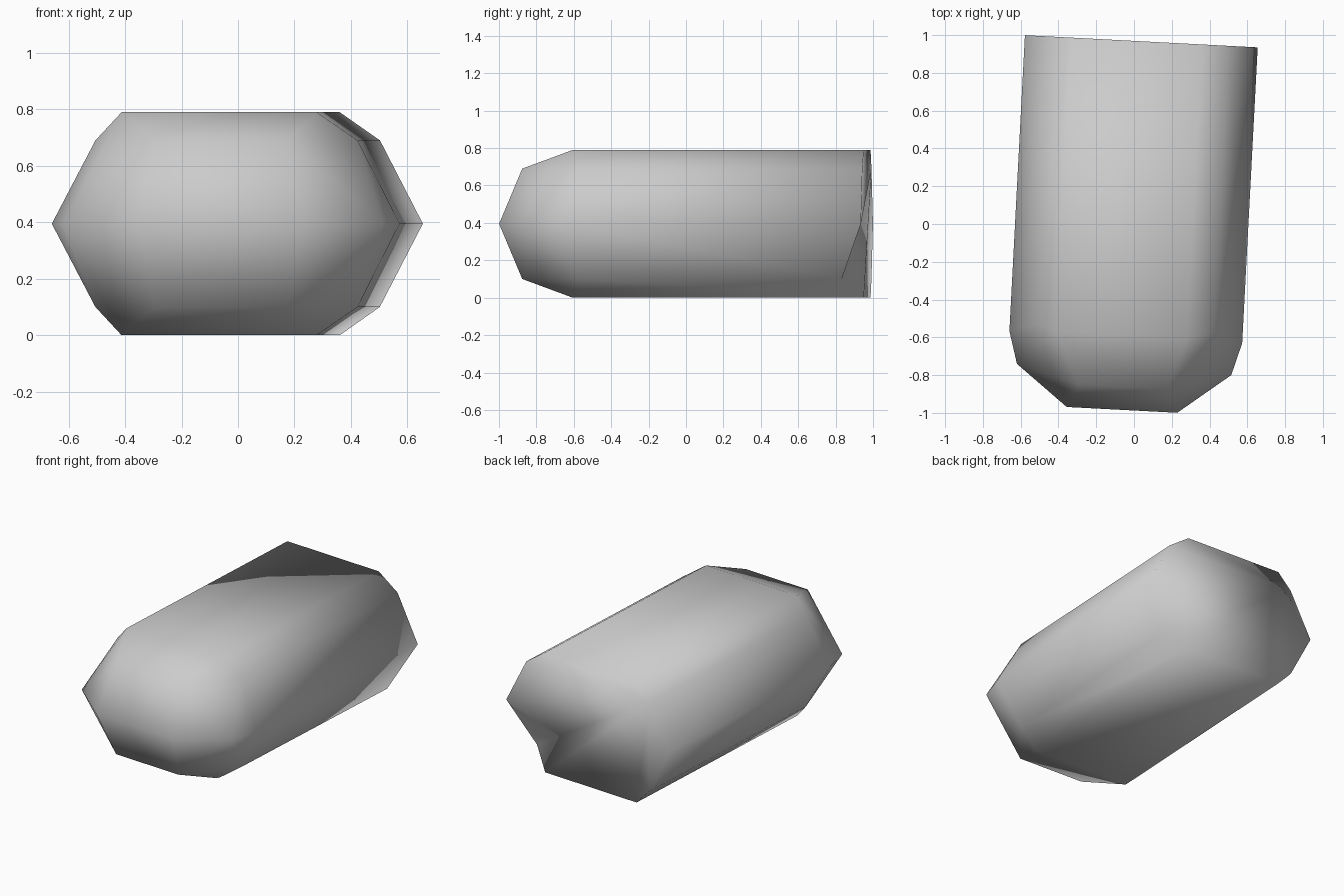
import bpy, bmesh
from math import radians
from mathutils import Matrix

cube = bpy.data.objects.get("Cube")
if cube:
    bpy.data.objects.remove(cube)

# One plain grey for the whole body
grey = bpy.data.materials.new("plain_grey")
grey.use_nodes = True
colour = (0.6, 0.6, 0.6, 1)
grey.diffuse_color = colour
grey.node_tree.nodes["Principled BSDF"].inputs["Base Color"].default_value = colour

HEIGHT, BACK = 0.79, 0.968

# Half outlines (x, y) of the rounded nose; each widest point runs to the back
waist = [(0.617, -0.6), (0.568, -0.772), (0.293, -0.986)]
shoulder = [(0.465, -0.55), (0.235, -0.865)]
levels = [(waist, HEIGHT / 2)]
levels += [(shoulder, 0.1), (shoulder, HEIGHT - 0.1)]

bm = bmesh.new()
for outline, z in levels:
    for side in (-1, 1):
        for x, y in outline + [(outline[0][0], BACK)]:
            bm.verts.new((side * x, y, z))

# Flat top and bottom panels, slightly wider on one side
for z in (0, HEIGHT):
    for x in (-0.37, 0.322):
        for y in (-0.59, BACK):
            bm.verts.new((x, y, z))

bmesh.ops.convex_hull(bm, input=bm.verts[:])

# Dented lower back corner
for v in bm.verts:
    if v.co.x > 0.4 and v.co.y > 0.9 and v.co.z < 0.2:
        v.co.y -= 0.11
        v.co.x += 0.005

# Set the body slightly askew
bmesh.ops.translate(bm, verts=bm.verts, vec=(-0.012, 0, 0))
bmesh.ops.rotate(bm, verts=bm.verts, cent=(0, 0, 0),
                 matrix=Matrix.Rotation(radians(-3), 3, 'Z'))
bmesh.ops.recalc_face_normals(bm, faces=bm.faces)
for f in bm.faces:
    f.smooth = True

mesh = bpy.data.meshes.new("faceted_body")
bm.to_mesh(mesh)
bm.free()
mesh.materials.append(grey)
body = bpy.data.objects.new("faceted_body", mesh)
bpy.context.collection.objects.link(body)
